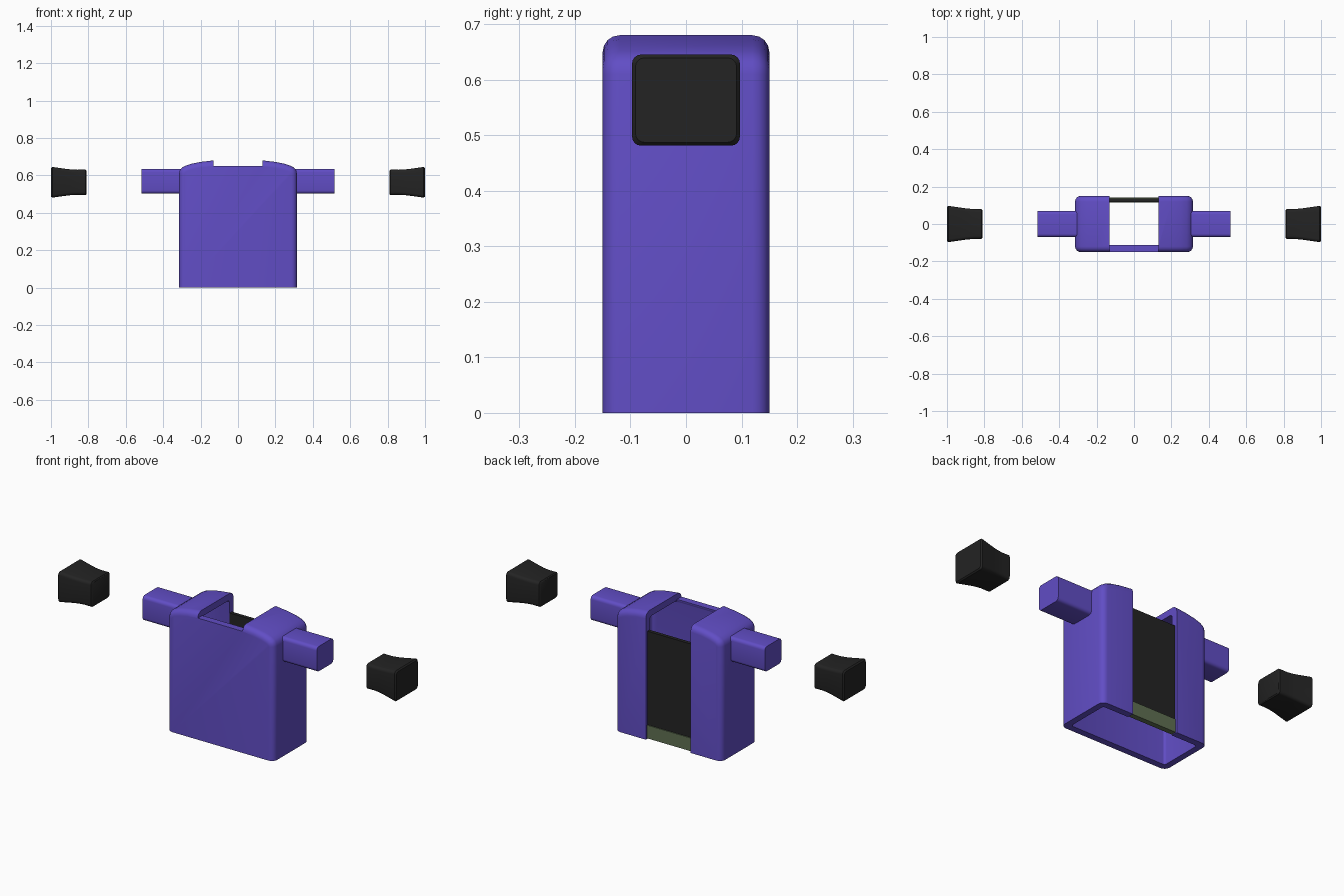
import bpy, bmesh, math
from mathutils import Vector

if "Cube" in bpy.data.objects:
    bpy.data.objects.remove(bpy.data.objects["Cube"])


def material(name, rgb):
    m = bpy.data.materials.new(name)
    m.diffuse_color = (*rgb, 1)
    m.use_nodes = True
    m.node_tree.nodes["Principled BSDF"].inputs["Base Color"].default_value = m.diffuse_color
    return m


PURPLE = material("purple", (0.12, 0.075, 0.56))
BLACK = material("black", (0.017, 0.017, 0.017))
GREEN = material("olive green", (0.115, 0.16, 0.085))


def finish(bm, name, mat):
    bmesh.ops.recalc_face_normals(bm, faces=bm.faces)
    me = bpy.data.meshes.new(name)
    bm.to_mesh(me)
    bm.free()
    ob = bpy.data.objects.new(name, me)
    bpy.context.collection.objects.link(ob)
    me.materials.append(mat)
    return ob


def activate(ob):
    bpy.ops.object.select_all(action='DESELECT')
    ob.select_set(True)
    bpy.context.view_layer.objects.active = ob


def smooth(ob):
    activate(ob)
    bpy.ops.object.shade_smooth_by_angle(angle=math.radians(35))


def box(name, lo, hi, mat, bevel=0.0, axis=None):
    """Box between two corners; optionally rounds the edges along one axis."""
    bm = bmesh.new()
    bmesh.ops.create_cube(bm, size=1)
    lo, hi = Vector(lo), Vector(hi)
    for v in bm.verts:
        v.co = (lo + hi) / 2 + v.co * (hi - lo)
    if bevel:
        edges = [e for e in bm.edges
                 if abs((e.verts[0].co - e.verts[1].co)[axis]) > 1e-4]
        bmesh.ops.bevel(bm, geom=edges, offset=bevel, segments=4,
                        profile=0.5, affect='EDGES')
    return finish(bm, name, mat)


# Domed outline of the body, right half from bottom to crown
ARCH = [(0.315, 0), (0.315, 0.61), (0.311, 0.627), (0.301, 0.64),
        (0.283, 0.651), (0.25, 0.662), (0.2, 0.672), (0.13, 0.68)]


def domed_block(name, half_y, inset, bottom, bevel):
    s = (0.315 - inset) / 0.315
    half = [(x * s, bottom if z == 0 else z - inset) for x, z in ARCH]
    outline = half + [(-x, z) for x, z in reversed(half)]
    bm = bmesh.new()
    face = bm.faces.new([bm.verts.new((x, -half_y, z)) for x, z in outline])
    ext = bmesh.ops.extrude_face_region(bm, geom=[face])
    for v in ext['geom']:
        if isinstance(v, bmesh.types.BMVert):
            v.co.y = half_y
    bmesh.ops.recalc_face_normals(bm, faces=bm.faces)
    # round the front and back rims, leaving the bottom edge square
    rim = [e for e in bm.edges
           if abs(e.verts[0].co.y - e.verts[1].co.y) < 1e-5
           and max(v.co.z for v in e.verts) > bottom + 1e-4]
    bmesh.ops.bevel(bm, geom=rim, offset=bevel, segments=4,
                    profile=0.5, affect='EDGES')
    return finish(bm, name, PURPLE)


# Hollow body, open below, with a slot through the roof and back wall
body = domed_block("body_shell", 0.15, 0, 0, 0.03)
cutters = [
    domed_block("cavity_cutter", 0.115, 0.033, -0.1, 0.012),
    box("back_slot_cutter", (-0.132, -0.113, -0.2), (0.132, 0.4, 1), PURPLE),
    box("roof_slot_cutter", (-0.132, -0.4, 0.65), (0.132, 0.4, 1), PURPLE),
]
for c in cutters:
    activate(body)
    mod = body.modifiers.new("cut", 'BOOLEAN')
    mod.operation = 'DIFFERENCE'
    mod.solver = 'EXACT'
    mod.object = c
    bpy.ops.object.modifier_apply(modifier=mod.name)
    bpy.data.objects.remove(c)
smooth(body)

# Panel in the back slot, with a slightly thicker strip at its foot
box("back_panel", (-0.132, 0.118, 0.07), (0.132, 0.137, 0.575), BLACK)
box("panel_foot", (-0.132, 0.114, 0.005), (0.132, 0.142, 0.075), GREEN)


def end_cap(name, side):
    """Rounded block flaring outwards, lofted along x."""
    sections = [(0.81, 0.073, 0.063), (0.815, 0.079, 0.068),
                (0.86, 0.080, 0.067), (0.895, 0.083, 0.069),
                (0.93, 0.088, 0.073), (0.965, 0.093, 0.078),
                (0.993, 0.097, 0.082), (1.0, 0.091, 0.076)]
    r, n = 0.016, 4
    bm = bmesh.new()
    rings = []
    for x, hy, hz in sections:
        ring = []
        for i, (sy, sz) in enumerate([(1, 1), (-1, 1), (-1, -1), (1, -1)]):
            for k in range(n + 1):
                a = math.pi / 2 * (i + k / n)
                ring.append(bm.verts.new((
                    side * x,
                    sy * (hy - r) + r * math.cos(a),
                    0.563 + sz * (hz - r) + r * math.sin(a))))
        rings.append(ring)
    for a, b in zip(rings, rings[1:]):
        for i in range(len(a)):
            j = (i + 1) % len(a)
            bm.faces.new((a[i], a[j], b[j], b[i]))
    bm.faces.new(rings[0])
    bm.faces.new(rings[-1])
    smooth(finish(bm, name, BLACK))


# Side posts and the separate caps beyond them
for label, s in (("left", -1), ("right", 1)):
    x0, x1 = sorted((s * 0.3, s * 0.515))
    smooth(box(label + "_post", (x0, -0.07, 0.502), (x1, 0.07, 0.635),
               PURPLE, bevel=0.018, axis=0))
    end_cap(label + "_cap", s)
